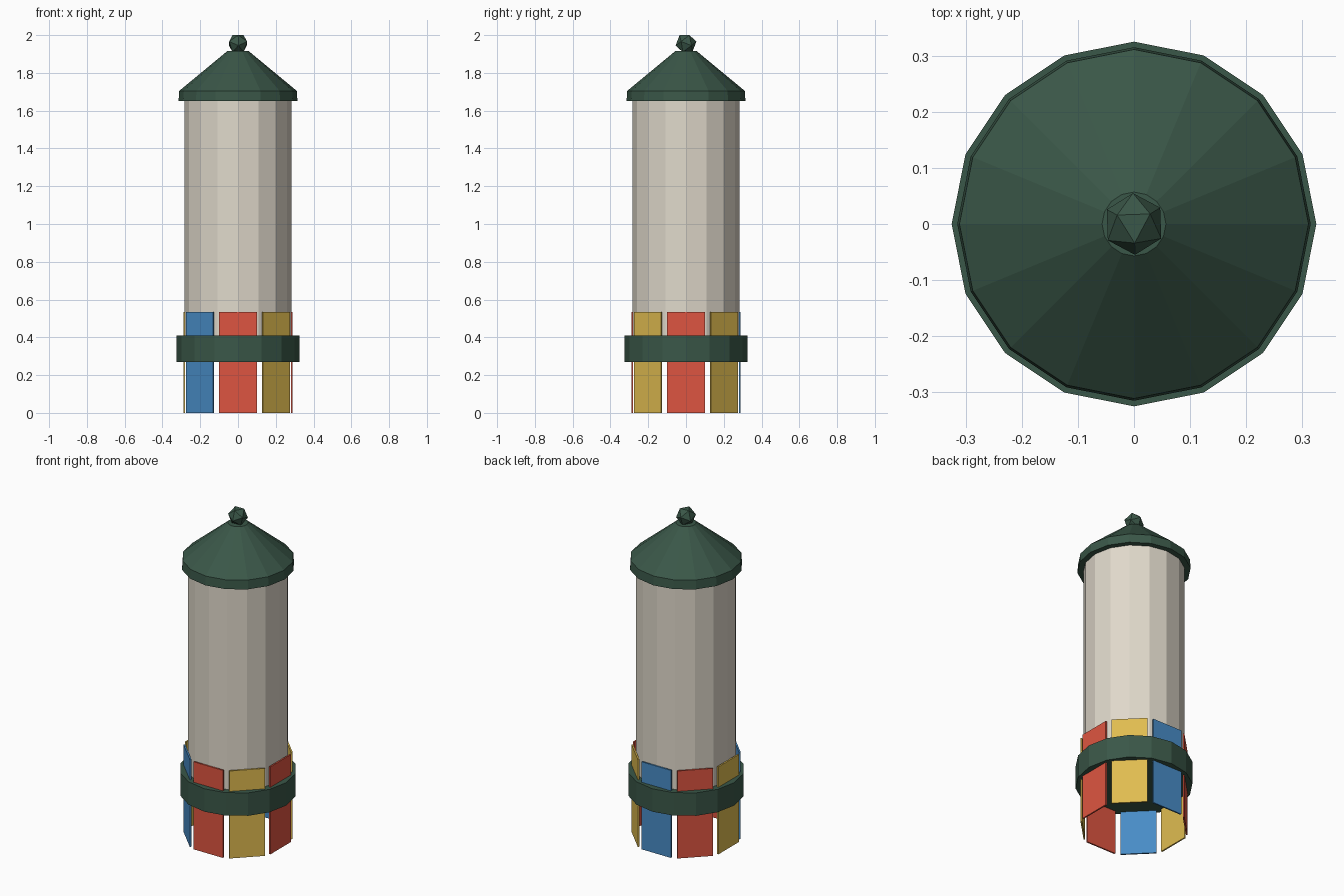
import bpy, bmesh, math
from mathutils import Matrix, Vector

if "Cube" in bpy.data.objects:
    bpy.data.objects.remove(bpy.data.objects["Cube"])

SIDES = 16


def material(name, rgb):
    # sRGB 0-255 to linear
    lin = [((c / 255 + 0.055) / 1.055) ** 2.4 for c in rgb]
    m = bpy.data.materials.new(name)
    m.diffuse_color = (*lin, 1)
    m.use_nodes = True
    m.node_tree.nodes["Principled BSDF"].inputs["Base Color"].default_value = m.diffuse_color
    return m


cream = material("cream", (224, 217, 203))
green = material("dark green", (58, 87, 72))
red = material("red", (222, 85, 65))
yellow = material("yellow", (224, 188, 80))
blue = material("blue", (72, 140, 198))


def finish(name, bm, mat):
    bmesh.ops.recalc_face_normals(bm, faces=bm.faces)
    me = bpy.data.meshes.new(name)
    bm.to_mesh(me)
    bm.free()
    me.materials.append(mat)
    ob = bpy.data.objects.new(name, me)
    bpy.context.collection.objects.link(ob)
    return ob


def lathe(name, profile, mat):
    """Closed faceted solid from (radius, z) pairs, corners on the axes."""
    bm = bmesh.new()
    rings = [[bm.verts.new((r * math.cos(math.tau * i / SIDES),
                            r * math.sin(math.tau * i / SIDES), z))
              for i in range(SIDES)] for r, z in profile]
    for low, high in zip(rings, rings[1:]):
        for i in range(SIDES):
            j = (i + 1) % SIDES
            bm.faces.new((low[i], low[j], high[j], high[i]))
    bm.faces.new(rings[0])
    bm.faces.new(rings[-1])
    return finish(name, bm, mat)


# Column, band and roof
lathe("column", [(0.282, 0.28), (0.282, 1.66)], cream)
lathe("band", [(0.325, 0.27), (0.325, 0.41)], green)
lathe("roof", [(0.315, 1.65), (0.311, 1.705), (0.057, 1.915)], green)

# Ring of eight coloured panels, repeating red, yellow, blue
for i in range(8):
    bm = bmesh.new()
    bmesh.ops.create_cube(bm, size=1)
    bmesh.ops.scale(bm, vec=(0.009, 0.2, 0.535), verts=bm.verts)
    bmesh.ops.translate(bm, vec=(0.2845, 0, 0.2675), verts=bm.verts)
    bmesh.ops.rotate(bm, matrix=Matrix.Rotation(math.tau * i / 8, 3, 'Z'), verts=bm.verts)
    finish(f"panel_{i + 1}", bm, (red, yellow, blue)[i % 3])

# Finial: icosahedron resting with one face upward
bm = bmesh.new()
bmesh.ops.create_icosphere(bm, subdivisions=1, radius=0.056)
bm.normal_update()
bm.faces.ensure_lookup_table()
face = bm.faces[0]
up = face.normal.rotation_difference(Vector((0, 0, 1))).to_matrix()
bmesh.ops.rotate(bm, matrix=up, verts=bm.verts)
corner = face.verts[0].co
turn = math.radians(32) - math.atan2(corner.y, corner.x)
bmesh.ops.rotate(bm, matrix=Matrix.Rotation(turn, 3, 'Z'), verts=bm.verts)
top = max(v.co.z for v in bm.verts)
bmesh.ops.translate(bm, vec=(0, 0, 2.0 - top), verts=bm.verts)
finish("finial", bm, green)
